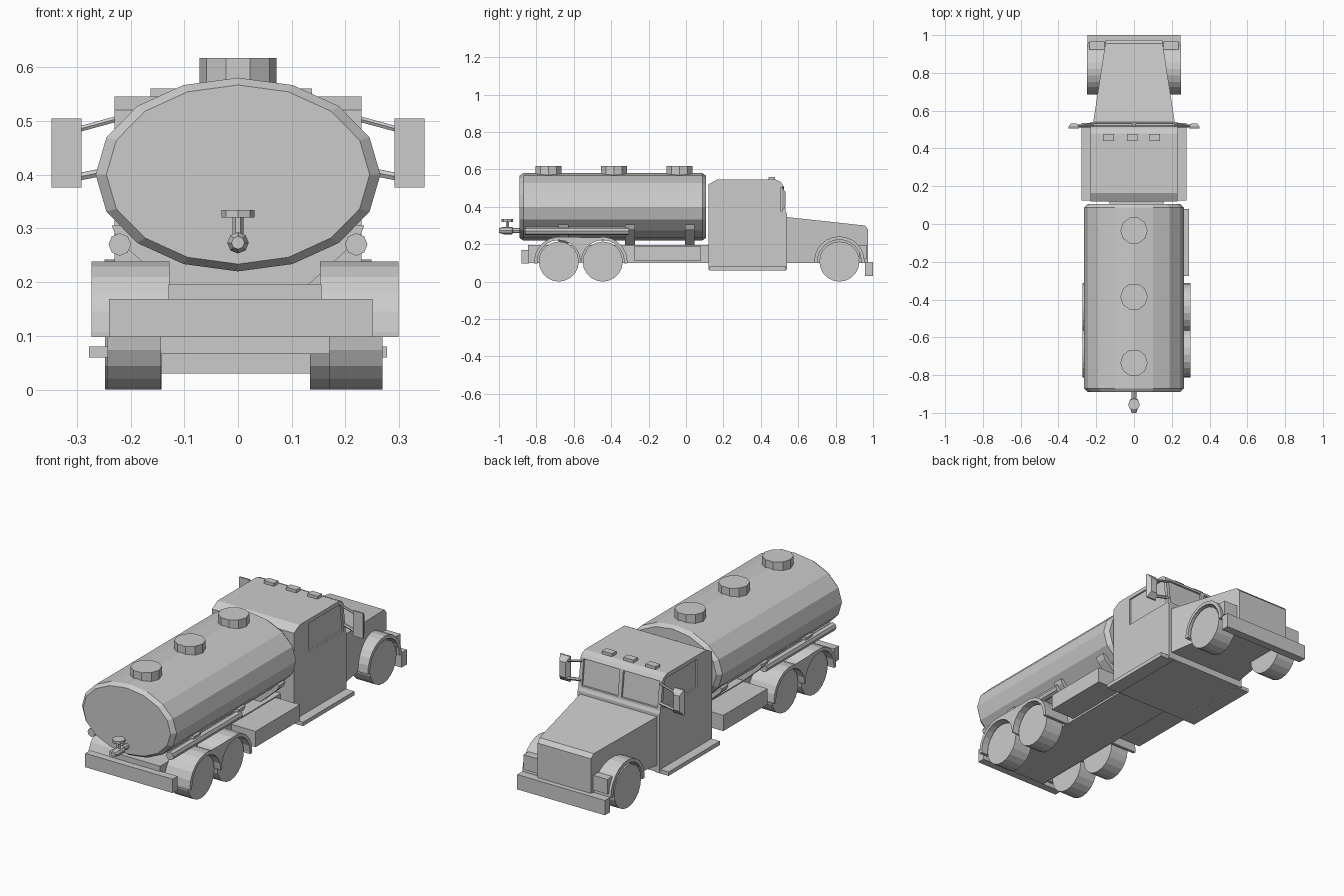
import bpy, bmesh, math
from mathutils import Vector

if "Cube" in bpy.data.objects:
    bpy.data.objects.remove(bpy.data.objects["Cube"])

OFF = 0.013  # the rear chassis group sits slightly to the right


def finish(bm, name):
    bmesh.ops.recalc_face_normals(bm, faces=bm.faces)
    me = bpy.data.meshes.new(name)
    bm.to_mesh(me)
    bm.free()
    ob = bpy.data.objects.new(name, me)
    bpy.context.collection.objects.link(ob)
    return ob


def loft(name, rings):
    """Skin a list of equal-length point rings and cap both ends."""
    bm = bmesh.new()
    vs = [[bm.verts.new(p) for p in r] for r in rings]
    n = len(vs[0])
    for a, b in zip(vs, vs[1:]):
        for i in range(n):
            j = (i + 1) % n
            bm.faces.new((a[i], a[j], b[j], b[i]))
    bm.faces.new(vs[0])
    bm.faces.new(vs[-1])
    return finish(bm, name)


def box(name, x0, x1, y0, y1, z0, z1):
    return loft(name, [[(x0, y0, z), (x1, y0, z), (x1, y1, z), (x0, y1, z)] for z in (z0, z1)])


def prism_x(name, pts, x0, x1):
    return loft(name, [[(x, y, z) for y, z in pts] for x in (x0, x1)])


def prism_y(name, pts, y0, y1):
    return loft(name, [[(x, y, z) for x, z in pts] for y in (y0, y1)])


def turned(name, a, axis, profile, n, squash=1.0, phase=0.0):
    """Stack of n-gons along x, y or z: profile is (position, radius)."""
    rings = []
    for p, r in profile:
        ring = []
        for i in range(n):
            t = 2 * math.pi * i / n + phase
            u, v = r * math.cos(t), r * squash * math.sin(t)
            d = {'X': (p, u, v), 'Y': (u, p, v), 'Z': (u, v, p)}[axis]
            ring.append(Vector(a) + Vector(d))
        rings.append(ring)
    return loft(name, rings)


def arc(cy, cz, r, a0, a1, n):
    return [(cy + r * math.cos(math.radians(a0 + (a1 - a0) * i / n)),
             cz + r * math.sin(math.radians(a0 + (a1 - a0) * i / n))) for i in range(n + 1)]


def cut(ob, cutter):
    m = ob.modifiers.new("cut", 'BOOLEAN')
    m.operation = 'DIFFERENCE'
    m.solver = 'EXACT'
    m.object = cutter
    bpy.context.view_layer.objects.active = ob
    bpy.ops.object.modifier_apply(modifier=m.name)
    bpy.data.objects.remove(cutter)


def rod(name, p, q, r, n=6):
    p, q = Vector(p), Vector(q)
    rot = (q - p).to_track_quat('Z', 'Y')
    ring = [rot @ Vector((r * math.cos(2 * math.pi * i / n), r * math.sin(2 * math.pi * i / n), 0))
            for i in range(n)]
    return loft(name, [[c + v for v in ring] for c in (p, q)])


# Tank with chamfered ends and three filler lids
turned("tank", (0, 0, 0.4), 'Y', [(-0.89, 0.245), (-0.87, 0.265), (0.087, 0.265), (0.107, 0.245)], 16, 0.68)
for y in (-0.735, -0.385, -0.035):
    turned("tank_lid", (0, y, 0), 'Z', [(0.55, 0.072), (0.617, 0.072)], 10)

# Cradles under the tank
for y in (-0.655, -0.3, 0.02):
    prism_y("tank_cradle", [(-0.12, 0.185), (0.12, 0.185), (0.225, 0.28), (0.235, 0.305),
                            (-0.235, 0.305), (-0.225, 0.28)], y - 0.026, y + 0.026)

# Drain valve with hand wheel
turned("valve_pipe", (0, 0, 0.273), 'Y',
       [(-1.0, 0.012), (-0.975, 0.02), (-0.93, 0.02), (-0.925, 0.014), (-0.88, 0.014)], 8)
turned("valve_stem", (0, -0.955, 0), 'Z', [(0.28, 0.01), (0.325, 0.01)], 6)
turned("valve_wheel", (0, -0.955, 0), 'Z', [(0.32, 0.031), (0.334, 0.031)], 8)

# Chassis and rear bumper
box("chassis", OFF - 0.1425, OFF + 0.1425, -0.845, 0.14, 0.1, 0.195)
box("rear_bumper", -0.24, 0.25, -0.88, -0.84, 0.098, 0.168)

# Double-arched rear fender profile
CZ = 0.107
rear_arch = ([(-0.315, 0.098)] + arc(-0.445, CZ, 0.132, 0, 153, 9) + arc(-0.68, CZ, 0.132, 27, 180, 9)
             + [(-0.812, 0.098), (-0.795, 0.098)] + arc(-0.68, CZ, 0.115, 180, 0, 10)
             + arc(-0.445, CZ, 0.115, 180, 0, 10) + [(-0.33, 0.098)])
front_arch = ([(0.955, 0.1)] + arc(0.82, CZ, 0.135, 0, 180, 12) + [(0.685, 0.1), (0.703, 0.1)]
              + arc(0.82, CZ, 0.117, 180, 0, 12) + [(0.937, 0.1)])

for s in (-1, 1):
    # Rear running gear, tool boxes and hose tubes
    prism_x("rear_fender", rear_arch, OFF + s * 0.14, OFF + s * 0.286)
    for y in (-0.68, -0.445):
        turned("rear_wheel", (OFF, y, CZ), 'X', [(s * 0.156, 0.107), (s * 0.256, 0.107)], 20)
    box("tool_box", OFF + s * 0.14, OFF + s * 0.278, -0.275, 0.08, 0.11, 0.19)
    turned("hose_tube", (s * 0.22, 0, 0.27), 'Y', [(-0.86, 0.021), (-0.305, 0.021)], 8)
    # Front wheels, fenders and headlights
    turned("front_wheel", (-0.004, 0.82, CZ), 'X', [(s * 0.138, 0.107), (s * 0.243, 0.107)], 20)
    prism_x("front_fender", front_arch, s * 0.14, s * 0.248)
    box("headlight", s * 0.155, s * 0.235, 0.925, 0.965, 0.12, 0.195)
    # Steps under the doors
    box("step", s * 0.2, s * 0.277, 0.125, 0.535, 0.06, 0.08)
    # Mirrors on two arms, with a tapered back
    loft("mirror", [[(s * (0.319 + dx * w), y, 0.44 + dz * w)
                     for dx, dz in ((-0.028, -0.064), (0.028, -0.064), (0.028, 0.064), (-0.028, 0.064))]
                    for y, w in ((0.505, 1), (0.513, 1), (0.533, 0.6))])
    rod("mirror_arm", (s * 0.22, 0.518, 0.505), (s * 0.305, 0.518, 0.482), 0.006)
    rod("mirror_arm", (s * 0.22, 0.525, 0.411), (s * 0.305, 0.518, 0.394), 0.008)

# Cab with recessed windows
cab = prism_x("cab", [(0.12, 0.066), (0.12, 0.52), (0.165, 0.545), (0.48, 0.545), (0.505, 0.535),
                      (0.515, 0.52), (0.533, 0.375), (0.54, 0.36), (0.54, 0.066)], -0.23, 0.23)
for s in (-1, 1):
    cut(cab, prism_x("cutter", [(0.24, 0.382), (0.24, 0.525), (0.485, 0.525), (0.5, 0.51), (0.515, 0.382)],
                     s * 0.222, s * 0.25))
    cut(cab, prism_x("cutter", [(0.506, 0.515), (0.522, 0.385), (0.57, 0.385), (0.57, 0.515)],
                     s * 0.01, s * 0.212))

# Roof marker lights
for x in (-0.135, -0.01, 0.11):
    box("roof_light", x - 0.028, x + 0.028, 0.44, 0.476, 0.54, 0.56)

# Tapered hood with rounded nose
loft("hood", [[(-w, y, 0.1), (w, y, 0.1), (w, y, z), (-w, y, z)]
              for y, w, z in ((0.53, 0.217, 0.346), (0.955, 0.152, 0.3), (0.974, 0.149, 0.28))])

# Front bumper
box("front_bumper", -0.246, 0.246, 0.958, 1.0, 0.03, 0.105)
